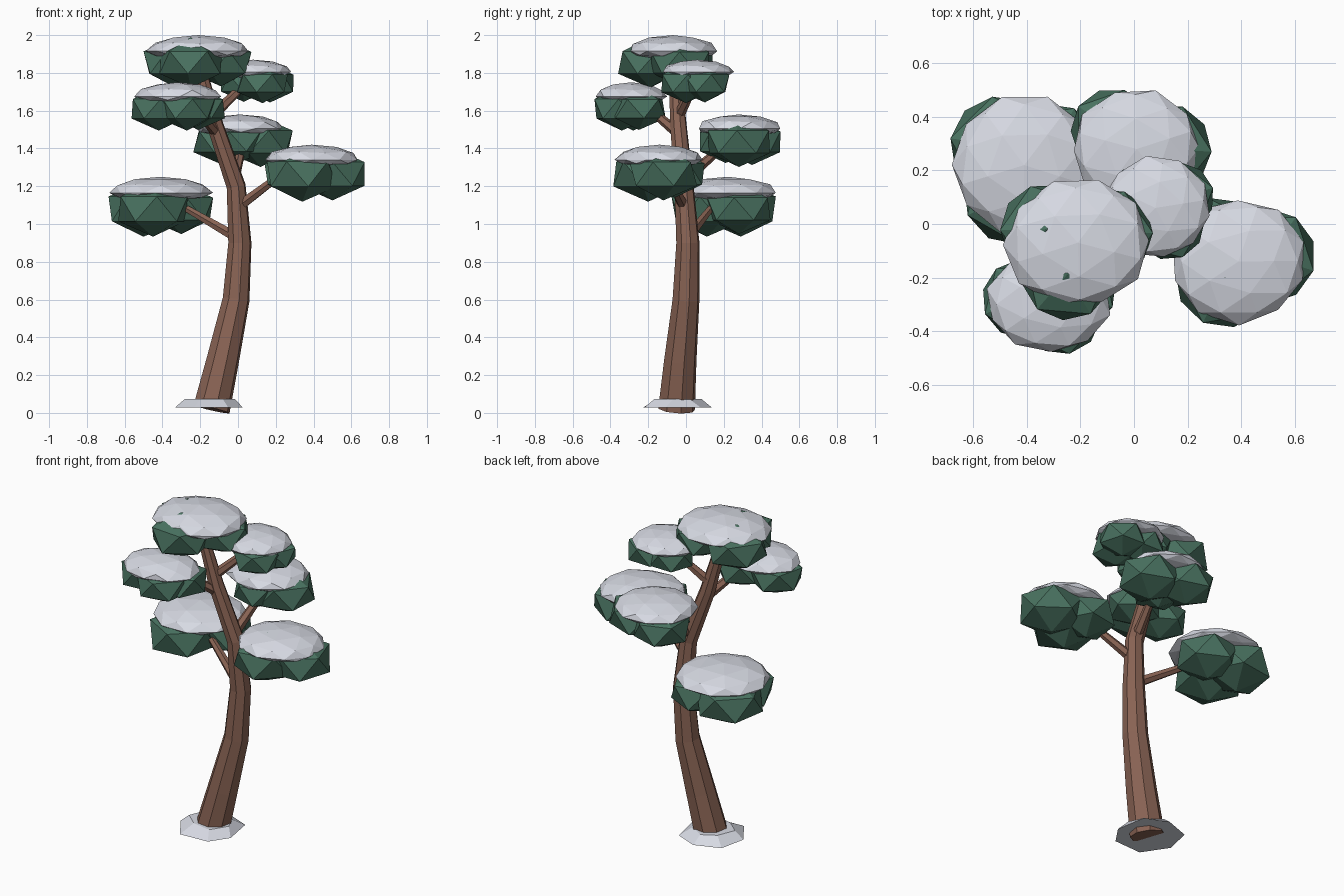
import bpy
import bmesh
import math
import random
from mathutils import Matrix, Vector

random.seed(4)
if "Cube" in bpy.data.objects:
    bpy.data.objects.remove(bpy.data.objects["Cube"])


def make_material(name, color):
    mat = bpy.data.materials.new(name)
    mat.use_nodes = True
    mat.diffuse_color = (*color, 1)
    mat.node_tree.nodes["Principled BSDF"].inputs["Base Color"].default_value = (*color, 1)
    return mat


bark = make_material("brown bark", (0.25, 0.125, 0.088))
needles = make_material("dark green needles", (0.065, 0.165, 0.115))
snow = make_material("pale snow", (0.68, 0.70, 0.77))


def finish(bm, name, mat):
    """Turn a bmesh into a flat shaded object."""
    bmesh.ops.recalc_face_normals(bm, faces=bm.faces)
    mesh = bpy.data.meshes.new(name)
    bm.to_mesh(mesh)
    bm.free()
    mesh.materials.append(mat)
    obj = bpy.data.objects.new(name, mesh)
    bpy.context.collection.objects.link(obj)
    return obj


def tube(name, path, sides, mat, level=False):
    """Loft a faceted tube along (x, y, z, radius) points."""
    bm = bmesh.new()
    points = [Vector(p[:3]) for p in path]
    rings = []
    for i, p in enumerate(path):
        along = points[min(i + 1, len(path) - 1)] - points[max(i - 1, 0)]
        turn = Vector((0, 0, 1)).rotation_difference(along.normalized())
        ring = []
        for k in range(sides):
            a = math.tau * (k + 0.3) / sides
            offset = turn @ Vector((p[3] * math.cos(a), p[3] * math.sin(a), 0))
            ring.append(bm.verts.new(points[i] + offset))
        rings.append(ring)
    for low, high in zip(rings, rings[1:]):
        for k in range(sides):
            n = (k + 1) % sides
            bm.faces.new((low[k], low[n], high[n], high[k]))
    bm.faces.new(rings[0][::-1])
    bm.faces.new(rings[-1])
    return finish(bm, name, mat)


def add_lump(bm, x, y, z, radius):
    """Add one squashed low-poly ball of needles, spun at random."""
    spin = Matrix.Rotation(random.uniform(0, math.tau), 4, "Z")
    squash = Matrix.Diagonal((1, 1, 0.7, 1))
    bmesh.ops.create_icosphere(bm, subdivisions=1, radius=radius,
                               matrix=Matrix.Translation((x, y, z)) @ squash @ spin)


def snow_cap(name, x, y, z, rx, ry, height):
    """Domed snow pad with a shallower underside."""
    bm = bmesh.new()
    spin = Matrix.Rotation(random.uniform(0, math.tau), 4, "Z")
    bmesh.ops.create_icosphere(bm, subdivisions=2, radius=1, matrix=spin)
    for v in bm.verts:
        wobble = random.uniform(0.97, 1.04)
        depth = height if v.co.z > 0 else height * 0.55
        v.co = (x + v.co.x * rx * wobble, y + v.co.y * ry * wobble, z + v.co.z * depth)
    return finish(bm, name, snow)


# Leaning, bending trunk
tube("trunk", [
    (-0.14, -0.05, 0.02, 0.1),
    (-0.08, -0.03, 0.28, 0.088),
    (-0.01, 0.0, 0.6, 0.073),
    (0.01, 0.01, 0.9, 0.063),
    (-0.01, -0.01, 1.2, 0.052),
    (-0.12, -0.04, 1.52, 0.045),
    (-0.2, -0.06, 1.82, 0.032),
], 8, bark)

# Branches reaching from the trunk to the side pads
branches = {
    "lower_left": ((-0.01, 0.01, 0.93), (-0.27, 0.13, 1.08)),
    "lower_right": ((0.0, -0.01, 1.09), (0.24, -0.1, 1.27)),
    "middle_back": ((-0.02, 0.0, 1.24), (0.03, 0.23, 1.44)),
    "upper_front": ((-0.11, -0.04, 1.48), (-0.24, -0.22, 1.63)),
    "upper_right": ((-0.14, -0.04, 1.57), (0.05, 0.05, 1.75)),
}
for name, (start, end) in branches.items():
    tube(name + "_branch", [(*start, 0.03), (*end, 0.02)], 6, bark)

# Needle pads: snow (x, y, z, rx, ry, height), needle height, lumps (x, y, radius)
pads = {
    "top": ((-0.21, -0.07, 1.915, 0.27, 0.24, 0.085), 1.855,
            ((-0.25, -0.19, 0.19), (-0.33, -0.02, 0.19), (-0.09, -0.03, 0.18))),
    "upper_right": ((0.08, 0.06, 1.805, 0.2, 0.19, 0.065), 1.745,
                    ((0.13, 0.0, 0.15), (0.17, 0.1, 0.145), (0.03, 0.1, 0.14))),
    "upper_front": ((-0.32, -0.29, 1.675, 0.23, 0.19, 0.075), 1.61,
                    ((-0.27, -0.34, 0.165), (-0.42, -0.28, 0.165), (-0.21, -0.25, 0.16))),
    "middle_back": ((0.01, 0.28, 1.505, 0.24, 0.22, 0.075), 1.435,
                    ((0.12, 0.28, 0.19), (-0.08, 0.35, 0.175), (0.0, 0.21, 0.16))),
    "lower_right": ((0.39, -0.14, 1.34, 0.255, 0.23, 0.08), 1.265,
                    ((0.34, -0.2, 0.21), (0.5, -0.12, 0.2), (0.3, -0.06, 0.18))),
    "lower_left": ((-0.41, 0.22, 1.165, 0.27, 0.26, 0.085), 1.08,
                   ((-0.45, 0.11, 0.21), (-0.5, 0.29, 0.21), (-0.3, 0.28, 0.19))),
}
for name, (cap, z, lumps) in pads.items():
    bm = bmesh.new()
    for x, y, radius in lumps:
        add_lump(bm, x, y, z, radius)
    finish(bm, name + "_needles", needles)
    snow_cap(name + "_snow", *cap)

# Snow patch around the foot, flat below with an uneven rim
bm = bmesh.new()
bmesh.ops.create_cone(bm, cap_ends=True, segments=7, radius1=0.2, radius2=0.12, depth=0.045,
                      matrix=Matrix.Translation((-0.15, -0.05, 0.05)))
for v in bm.verts:
    v.co.x += random.uniform(-0.02, 0.02)
    v.co.y += random.uniform(-0.015, 0.015)
finish(bm, "ground_snow", snow)
